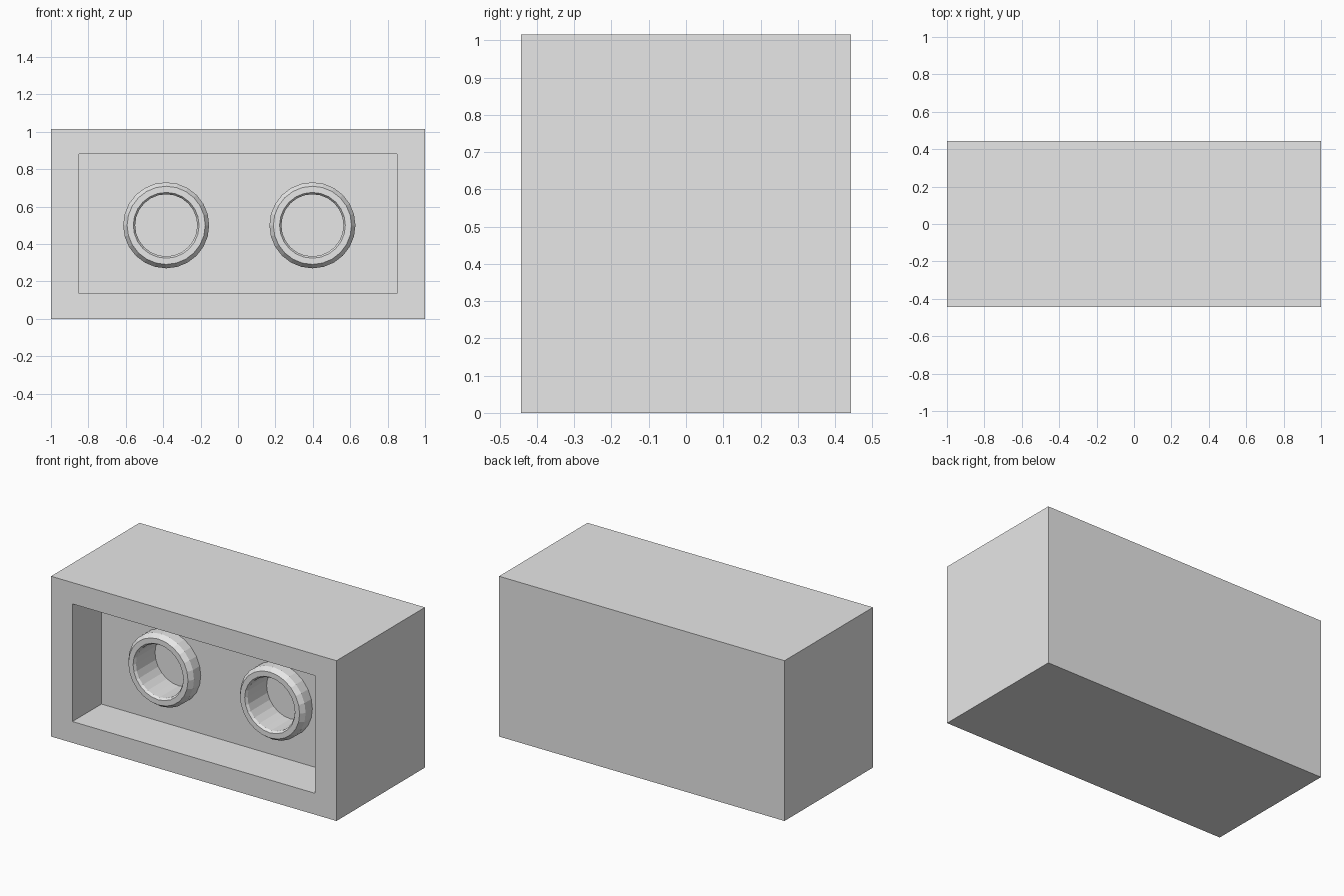
import bpy, bmesh
from math import pi
from mathutils import Matrix, Vector

cube = bpy.data.objects.get("Cube")
if cube:
    bpy.data.objects.remove(cube, do_unlink=True)

W, D, H = 2.0, 0.885, 1.015
FRONT = -D / 2
FLOOR = FRONT + 0.29      # back of the front recess
BORE_END = -0.045
BORE_R = 0.166
SIDES = 24
RINGS = {"right": -0.384, "left": 0.398}
RING_Z = 0.5

grey = bpy.data.materials.new("light_grey")
grey.use_nodes = True
grey.diffuse_color = (0.8, 0.8, 0.8, 1)
grey.node_tree.nodes["Principled BSDF"].inputs["Base Color"].default_value = (0.8, 0.8, 0.8, 1)


def add_object(name, bm):
    bmesh.ops.recalc_face_normals(bm, faces=bm.faces)
    mesh = bpy.data.meshes.new(name)
    bm.to_mesh(mesh)
    bm.free()
    mesh.materials.append(grey)
    obj = bpy.data.objects.new(name, mesh)
    bpy.context.collection.objects.link(obj)
    return obj


def lathe(name, profile, x, closed=False):
    """Turn (radius, y) points around a front-to-back axis."""
    bm = bmesh.new()
    verts = [bm.verts.new((r, y, 0)) for r, y in profile]
    edges = [bm.edges.new(pair) for pair in zip(verts, verts[1:])]
    if closed:
        edges.append(bm.edges.new((verts[-1], verts[0])))
    bmesh.ops.spin(bm, geom=verts + edges, cent=(0, 0, 0), axis=(0, 1, 0),
                   angle=2 * pi, steps=SIDES)
    bmesh.ops.remove_doubles(bm, verts=bm.verts, dist=0.0005)
    bmesh.ops.translate(bm, verts=bm.verts, vec=(x, 0, RING_Z))
    return add_object(name, bm)


# Block with a rectangular recess in its front
bm = bmesh.new()
bmesh.ops.create_cube(bm, size=1, matrix=Matrix.Translation((0, 0, H / 2)) @ Matrix.Diagonal((W, D, H, 1)))
bm.normal_update()
front = min(bm.faces, key=lambda f: f.calc_center_median().y)
bmesh.ops.inset_region(bm, faces=[front], thickness=0.1)
for v in front.verts:
    v.co.x = 0.85 if v.co.x > 0 else -0.85
    v.co.z = 0.88 if v.co.z > RING_Z else 0.135
recess = bmesh.ops.extrude_discrete_faces(bm, faces=[front])["faces"][0]
bmesh.ops.translate(bm, verts=recess.verts, vec=Vector((0, FLOOR - FRONT, 0)))
block = add_object("block", bm)

# Round bores cut into the recess floor
for side, x in RINGS.items():
    cutter = lathe("bore_cutter", [(0, FLOOR - 0.1), (BORE_R, FLOOR - 0.1),
                                   (BORE_R, BORE_END), (0, BORE_END)], x)
    cutter.hide_render = True
    cut = block.modifiers.new("bore", 'BOOLEAN')
    cut.operation = 'DIFFERENCE'
    cut.solver = 'EXACT'
    cut.object = cutter
    bpy.context.view_layer.objects.active = block
    bpy.ops.object.modifier_apply(modifier=cut.name)
    bpy.data.objects.remove(cutter, do_unlink=True)

# Bevelled rings around the bores
for side, x in RINGS.items():
    lathe(side + "_ring", [(0.23, FLOOR), (0.23, -0.22), (0.209, -0.25),
                           (0.176, -0.25), (BORE_R, -0.235), (BORE_R, FLOOR)], x, closed=True)
